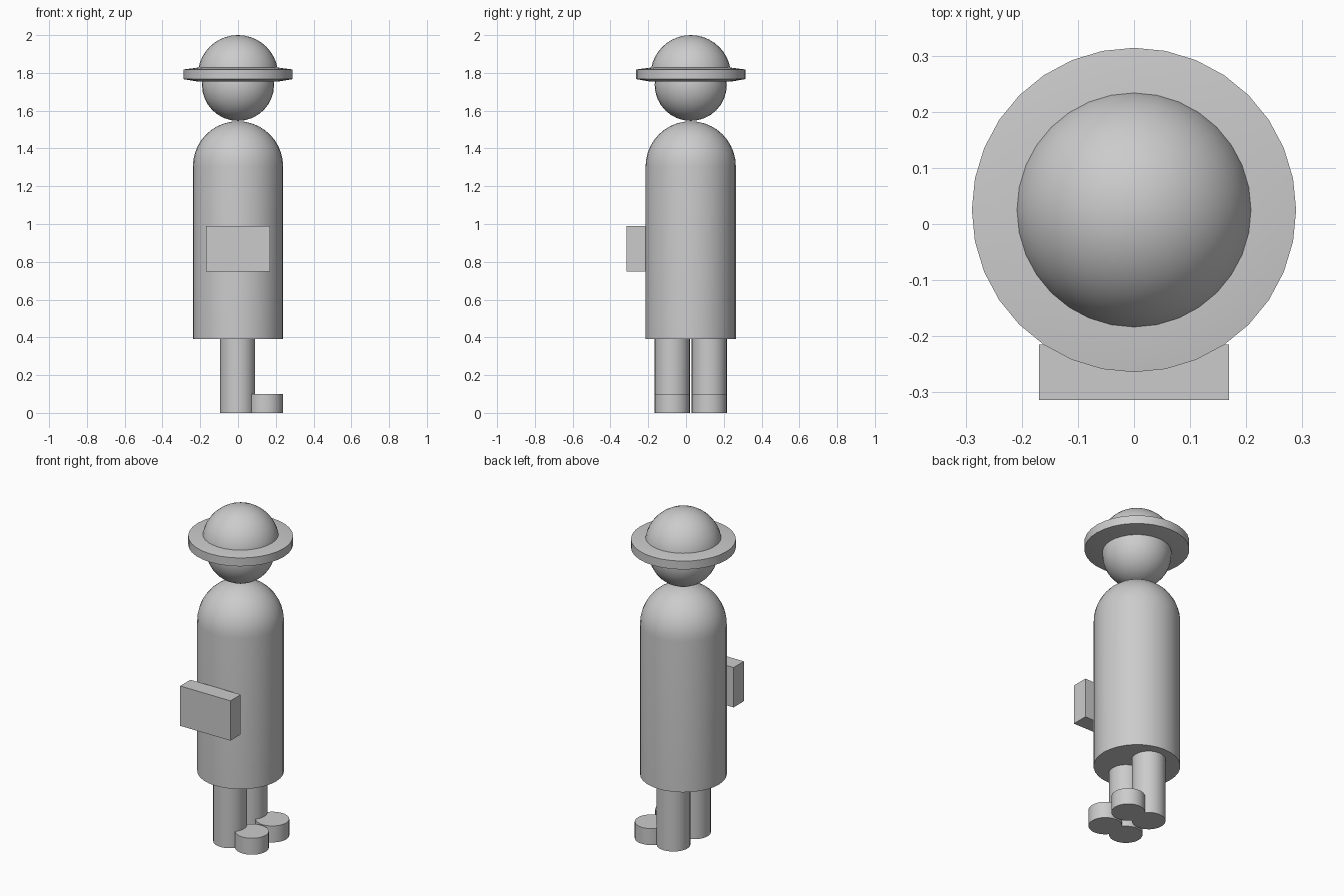
import bpy, bmesh
from math import sin, cos, pi, radians

if "Cube" in bpy.data.objects:
    bpy.data.objects.remove(bpy.data.objects["Cube"])

CY = 0.025      # y of the figure's axis
SIDES = 32


def finish(bm, name, loc=(0, 0, 0)):
    bmesh.ops.recalc_face_normals(bm, faces=bm.faces)
    mesh = bpy.data.meshes.new(name)
    bm.to_mesh(mesh)
    bm.free()
    obj = bpy.data.objects.new(name, mesh)
    obj.location = loc
    bpy.context.collection.objects.link(obj)
    bpy.ops.object.select_all(action='DESELECT')
    obj.select_set(True)
    bpy.context.view_layer.objects.active = obj
    bpy.ops.object.shade_smooth_by_angle(angle=radians(35))
    return obj


def lathe(name, profile, x=0.0, y=CY):
    """Revolve (radius, z) points around a vertical axis."""
    bm = bmesh.new()
    vs = [bm.verts.new((r, 0, z)) for r, z in profile]
    es = [bm.edges.new(p) for p in zip(vs, vs[1:])]
    bmesh.ops.spin(bm, geom=vs + es, cent=(0, 0, 0), axis=(0, 0, 1),
                   angle=2 * pi, steps=SIDES, use_duplicate=False)
    bmesh.ops.remove_doubles(bm, verts=bm.verts, dist=1e-4)
    return finish(bm, name, (x, y, 0))


def arc(radius, z, start, end, steps):
    """Arc of profile points; angles in degrees above the horizon."""
    pts = []
    for i in range(steps + 1):
        a = radians(start + (end - start) * i / steps)
        pts.append((max(radius * cos(a), 0.0), z + radius * sin(a)))
    return pts


# body: round-topped cylinder
lathe("body", [(0, 0.39), (0.239, 0.39)] + arc(0.239, 1.305, 0, 90, 10))

# head
lathe("head", arc(0.191, 1.737, -90, 90, 16))

# hat: dome and brim that thins outwards
lathe("hat_dome", arc(0.213, 1.787, 0, 90, 10))
lathe("hat_brim", [(0.18, 1.753), (0.213, 1.754), (0.289, 1.767),
                   (0.289, 1.818), (0.213, 1.828), (0.18, 1.828)])

# legs and the feet beside them
for side, y in (("front", CY - 0.098), ("back", CY + 0.098)):
    for part, x, h in (("leg", -0.002, 0.40), ("foot", 0.145, 0.10)):
        lathe(f"{side}_{part}", [(0, 0), (0.093, 0), (0.093, h), (0, h)], x, y)

# box held against the front of the body
bm = bmesh.new()
bmesh.ops.create_cube(bm, size=1)
bmesh.ops.scale(bm, vec=(0.338, 0.099, 0.242), verts=bm.verts)
finish(bm, "front_box", (0, -0.2645, 0.869))
